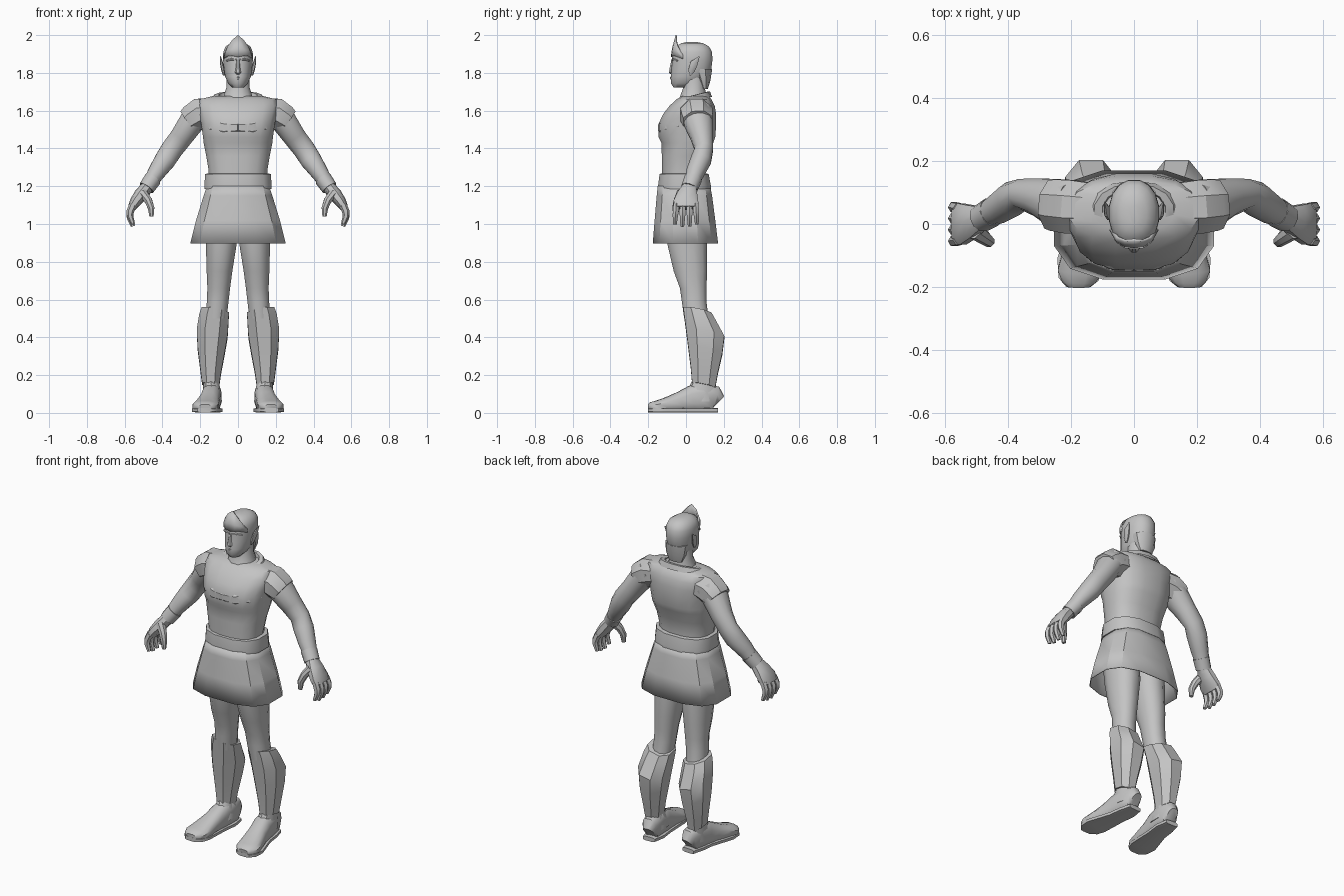
import bpy, bmesh, math
from mathutils import Vector

grey = bpy.data.materials.new("plain grey")
grey.diffuse_color = (0.55, 0.55, 0.55, 1)


def finish(name, bm, mirror=False, solid=0, angle=40):
    bmesh.ops.recalc_face_normals(bm, faces=bm.faces)
    me = bpy.data.meshes.new(name)
    bm.to_mesh(me)
    bm.free()
    me.materials.append(grey)
    ob = bpy.data.objects.new(name, me)
    bpy.context.collection.objects.link(ob)
    bpy.ops.object.select_all(action='DESELECT')
    ob.select_set(True)
    bpy.context.view_layer.objects.active = ob
    bpy.ops.object.shade_smooth_by_angle(angle=math.radians(angle))
    if mirror:
        m = ob.modifiers.new("mirror", 'MIRROR')
        m.merge_threshold = 0.0005
    if solid:
        s = ob.modifiers.new("thickness", 'SOLIDIFY')
        s.thickness = solid
    return ob


def skin(name, rings, caps=True, **kw):
    """Bridge rings of points into one surface."""
    bm = bmesh.new()
    vs = [[bm.verts.new(p) for p in r] for r in rings]
    n = len(vs[0])
    for a, b in zip(vs, vs[1:]):
        for i in range(n):
            j = (i + 1) % n
            bm.faces.new((a[i], a[j], b[j], b[i]))
    if caps:
        bm.faces.new(vs[0])
        bm.faces.new(vs[-1])
    return finish(name, bm, **kw)


def unit(i, n, e):
    a = 2 * math.pi * (i + 0.5) / n
    f = lambda v: math.copysign(abs(v) ** (2 / e), v)
    return f(math.cos(a)), f(math.sin(a))


def stack(name, levels, n=12, e=2.2, tilt=(0, 0), **kw):
    """Horizontal sections: z, x0, x1, y0, y1."""
    k = 1 / max(abs(unit(i, n, e)[0]) for i in range(n))
    rings = []
    for z, x0, x1, y0, y1 in levels:
        cx, cy, rx, ry = (x0 + x1) / 2, (y0 + y1) / 2, (x1 - x0) / 2 * k, (y1 - y0) / 2 * k
        r = []
        for i in range(n):
            u, v = unit(i, n, e)
            r.append((cx + rx * u, cy + ry * v, z + tilt[0] * rx * u + tilt[1] * ry * v))
        rings.append(r)
    return skin(name, rings, **kw)


def limb(name, path, ref=(0, 1, 0), n=10, e=2.0, **kw):
    """Sections along a path: x, y, z, radius along ref, radius across."""
    pts = [Vector(p[:3]) for p in path]
    rings = []
    for i, p in enumerate(path):
        t = (pts[min(i + 1, len(pts) - 1)] - pts[max(i - 1, 0)]).normalized()
        r = Vector(ref)
        r = (r - t * r.dot(t)).normalized()
        s = t.cross(r)
        rings.append([pts[i] + r * p[3] * u + s * p[4] * v
                      for u, v in (unit(j, n, e) for j in range(n))])
    return skin(name, rings, **kw)


# Head with jaw, skull and nape hair
stack("head", [(1.722, -.03, .03, -.065, .03), (1.745, -.052, .052, -.08, .07),
               (1.78, -.068, .068, -.08, .115), (1.82, -.074, .074, -.076, .134),
               (1.87, -.079, .079, -.074, .14), (1.91, -.078, .078, -.072, .138),
               (1.94, -.066, .066, -.055, .122), (1.957, -.04, .04, -.025, .09),
               (1.963, -.012, .012, 0, .06)], n=16, e=2.2, angle=50)
stack("nape_hair", [(1.715, -.04, .04, .085, .115), (1.76, -.06, .06, .06, .128),
                    (1.82, -.068, .068, .03, .136)], n=10)
limb("nose", [(0, -.072, 1.865, .007, .008), (0, -.078, 1.825, .01, .012),
              (0, -.08, 1.802, .012, .016), (0, -.074, 1.793, .005, .01)], n=6)
limb("brow", [(.006, -.07, 1.868, .009, .006), (.035, -.067, 1.872, .008, .006),
              (.06, -.045, 1.864, .006, .005)], n=6, mirror=True)
limb("lips", [(-.026, -.069, 1.77, .003, .003), (0, -.08, 1.773, .006, .008),
              (.026, -.069, 1.77, .003, .003)], n=6)
limb("ear", [(.074, .022, 1.788, .007, .006), (.08, .03, 1.815, .019, .01),
             (.087, .042, 1.85, .022, .009), (.093, .07, 1.887, .003, .002)],
     n=8, mirror=True)

# Pointed brow crest
bm = bmesh.new()
cols = [[(0, -.055, 2.0), (0, -.074, 1.93), (0, -.08, 1.885)],
        [(.03, -.057, 1.975), (.03, -.071, 1.925), (.028, -.077, 1.89)],
        [(.056, -.045, 1.94), (.058, -.054, 1.92), (.055, -.06, 1.89)],
        [(.074, -.015, 1.895), (.077, -.018, 1.885), (.078, -.02, 1.875)]]
cv = [[bm.verts.new(p) for p in c] for c in cols]
for a, b in zip(cv, cv[1:]):
    for k in range(2):
        bm.faces.new((a[k], a[k + 1], b[k + 1], b[k]))
finish("brow_crest", bm, mirror=True, solid=0.009)

# Neck and collar
stack("neck", [(1.62, -.09, .09, -.05, .12), (1.68, -.075, .075, -.03, .108),
               (1.72, -.062, .062, -.015, .1), (1.79, -.06, .06, -.02, .1)], n=12)
stack("collar", [(1.645, -.15, .15, -.085, .135), (1.68, -.125, .125, -.05, .125),
                 (1.682, -.1, .1, -.035, .11), (1.64, -.09, .09, -.03, .1)],
      n=14, tilt=(0, .25), caps=False)

# Tunic body, with the chest stepping out above the belly
stack("tunic", [(1.18, -.155, .155, -.125, .105), (1.28, -.155, .155, -.128, .1),
                (1.36, -.168, .168, -.128, .115), (1.43, -.182, .182, -.13, .145),
                (1.46, -.185, .185, -.145, .155), (1.53, -.195, .195, -.145, .16),
                (1.58, -.205, .205, -.122, .16), (1.625, -.215, .215, -.088, .152),
                (1.66, -.205, .205, -.05, .135), (1.678, -.13, .13, -.02, .115)],
      n=16, e=2.5, angle=35)
limb("chest_plate", [(0, -.115, 1.51, .036, .035), (.07, -.112, 1.51, .034, .045),
                     (.13, -.085, 1.52, .03, .045), (.175, -.03, 1.53, .02, .03)],
     n=8, e=2.4, mirror=True, angle=30)
limb("sleeve_cap", [(.13, .05, 1.595, .085, .08), (.205, .055, 1.582, .092, .09),
                    (.245, .06, 1.558, .088, .08), (.262, .062, 1.545, .083, .072)],
     n=8, mirror=True, angle=30)

# Belt and flared skirt
stack("belt", [(1.185, -.177, .177, -.147, .132), (1.2, -.178, .178, -.148, .132),
               (1.265, -.174, .174, -.14, .12), (1.268, -.155, .155, -.125, .1)], n=12, e=2.5)
stack("skirt", [(1.2, -.165, .165, -.15, .128), (1.15, -.182, .182, -.155, .138),
                (1.02, -.222, .222, -.166, .155), (.897, -.253, .253, -.176, .17)],
      n=12, e=2.8, caps=False, solid=.005, angle=30)

# Arms
limb("arm", [(.19, .06, 1.6, .08, .075), (.245, .065, 1.54, .08, .07),
             (.3, .085, 1.46, .062, .062), (.35, .095, 1.395, .05, .06),
             (.385, .08, 1.34, .056, .058), (.43, .05, 1.275, .05, .048),
             (.475, .025, 1.205, .037, .036), (.495, .015, 1.175, .036, .034)],
     n=12, mirror=True)
limb("bracer_edge", [(.45, .038, 1.24, .048, .046), (.485, .018, 1.19, .045, .043)],
     n=10, mirror=True)

# Hands: palm, four fingers, thumb
limb("palm", [(.48, .02, 1.2, .036, .032), (.515, .008, 1.155, .055, .036),
              (.545, 0, 1.115, .068, .03), (.562, 0, 1.085, .066, .022)],
     n=10, e=2.6, mirror=True)
for i, (y, drop) in enumerate([(-.054, .012), (-.018, 0), (.018, .002), (.053, .012)]):
    limb("finger_%d" % (i + 1), [(.555, y * .95, 1.105, .017, .02), (.571, y, 1.065, .018, .02),
                                 (.572, y * 1.05, 1.032 + drop, .016, .017),
                                 (.556, y * 1.08, .988 + drop, .011, .011)],
         n=6, mirror=True)
limb("thumb", [(.505, -.02, 1.165, .03, .026), (.475, -.042, 1.125, .024, .022),
               (.46, -.055, 1.085, .019, .019), (.458, -.056, 1.04, .011, .012)],
     n=8, mirror=True)

# Legs
stack("thigh", [(1.17, .002, .155, -.11, .09), (1.0, .002, .175, -.108, .105),
                (.9, .006, .17, -.1, .112), (.75, .03, .166, -.065, .112),
                (.66, .042, .162, -.032, .108), (.59, .05, .165, -.022, .108),
                (.5, .06, .17, -.01, .12)], n=12, mirror=True)
stack("boot_shaft", [(.54, .048, .192, -.015, .135), (.5, .05, .205, -.01, .158),
                     (.42, .055, .218, 0, .203), (.33, .07, .214, .012, .192),
                     (.22, .09, .2, .026, .168), (.145, .1, .19, .032, .155)],
      n=8, e=2.3, tilt=(.2, -.2), mirror=True, angle=35)

# Feet, turned slightly outward
limb("foot", [(.13, .17, .058, .03, .045), (.132, .155, .073, .045, .07),
              (.138, .09, .082, .052, .082), (.143, .03, .073, .054, .073),
              (.152, -.03, .057, .056, .057), (.163, -.1, .042, .066, .042),
              (.174, -.155, .033, .07, .032), (.175, -.185, .03, .054, .028),
              (.175, -.2, .028, .034, .018)],
     ref=(1, 0, 0), n=12, e=2.6, mirror=True)
stack("foot_ankle", [(.06, .085, .19, -.01, .16), (.12, .092, .186, .01, .16),
                     (.17, .105, .182, .035, .15)], n=10, mirror=True)
limb("sole", [(.132, .168, .014, .04, .013), (.135, .1, .014, .056, .013),
              (.145, .02, .014, .056, .013), (.17, -.12, .014, .077, .013),
              (.176, -.175, .014, .066, .013), (.176, -.2, .014, .04, .012)],
     ref=(1, 0, 0), n=8, e=4, mirror=True)
